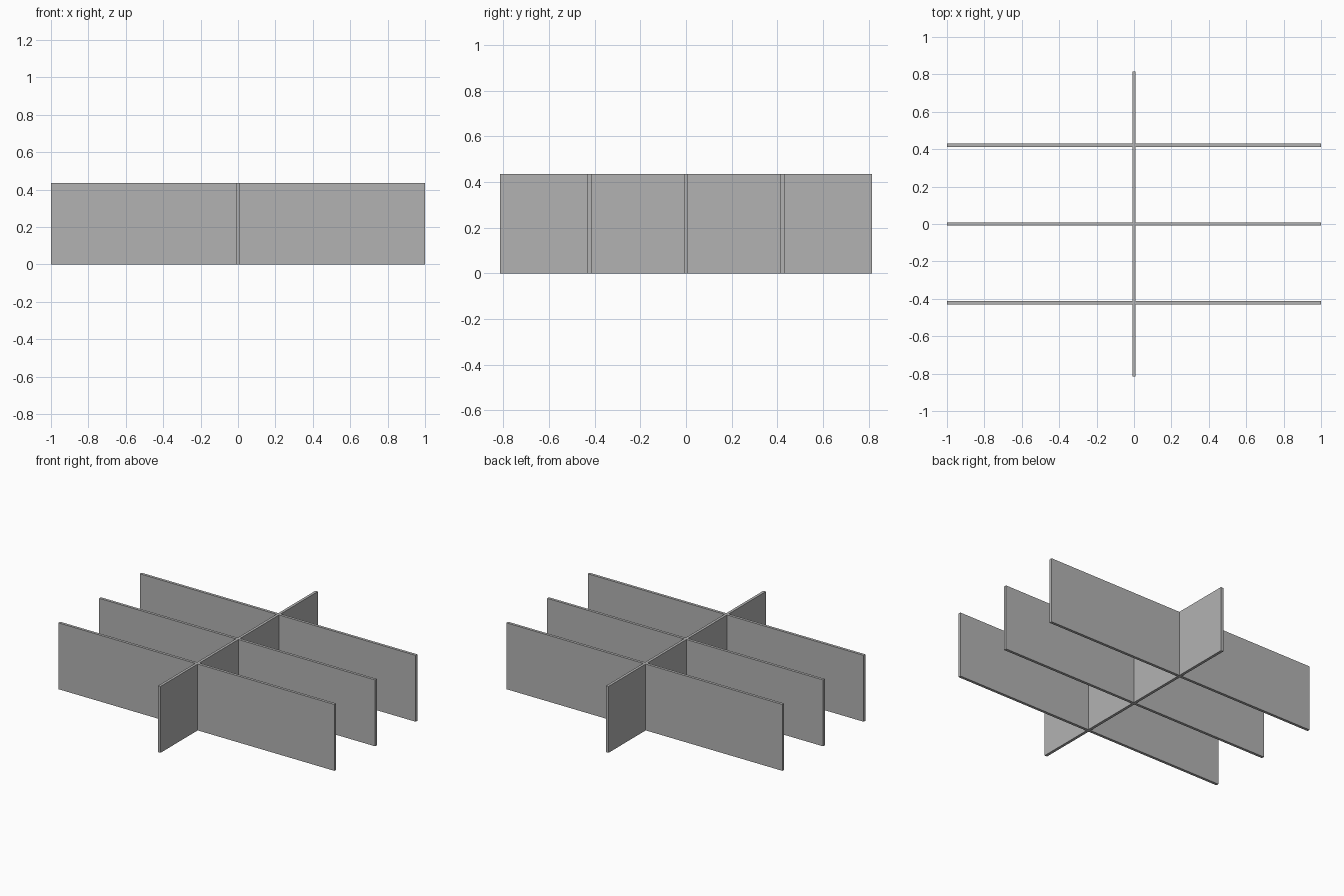
import bpy
import bmesh

LENGTH, DEPTH, HEIGHT = 2.0, 1.63, 0.435
THICK = 0.018
SPACING = 0.421

cube = bpy.data.objects.get("Cube")
if cube:
    bpy.data.objects.remove(cube, do_unlink=True)

# Single grey material
grey = bpy.data.materials.new("plain_grey")
grey.use_nodes = True
colour = (0.45, 0.45, 0.45, 1.0)
grey.diffuse_color = colour
grey.node_tree.nodes["Principled BSDF"].inputs["Base Color"].default_value = colour


def slotted_panel(name, length, slots, slot_on_top, place):
    """Upright panel with half-height slots at the given positions along it."""
    half, mid = THICK / 2, HEIGHT / 2
    slot_edge, plain_edge = (HEIGHT, 0) if slot_on_top else (0, HEIGHT)
    outline = [(-length / 2, slot_edge)]
    for s in slots:
        outline += [(s - half, slot_edge), (s - half, mid),
                    (s + half, mid), (s + half, slot_edge)]
    outline += [(length / 2, slot_edge), (length / 2, plain_edge),
                (-length / 2, plain_edge)]

    bm = bmesh.new()
    face = bm.faces.new([bm.verts.new(place(u, -half, z)) for u, z in outline])
    extruded = bmesh.ops.extrude_face_region(bm, geom=[face])["geom"]
    moved = [v for v in extruded if isinstance(v, bmesh.types.BMVert)]
    bmesh.ops.translate(bm, verts=moved, vec=place(0, THICK, 0))
    bmesh.ops.recalc_face_normals(bm, faces=bm.faces)

    mesh = bpy.data.meshes.new(name)
    bm.to_mesh(mesh)
    bm.free()
    mesh.materials.append(grey)
    obj = bpy.data.objects.new(name, mesh)
    bpy.context.collection.objects.link(obj)
    return obj


# Three long panels, slotted from above
rows = {"front_panel": -SPACING, "middle_panel": 0.0, "back_panel": SPACING}
for name, y in rows.items():
    panel = slotted_panel(name, LENGTH, [0.0], True, lambda u, w, z: (u, w, z))
    panel.location.y = y

# Cross panel, slotted from below to lock over the long panels
slotted_panel("cross_panel", DEPTH, list(rows.values()), False,
              lambda u, w, z: (w, u, z))
